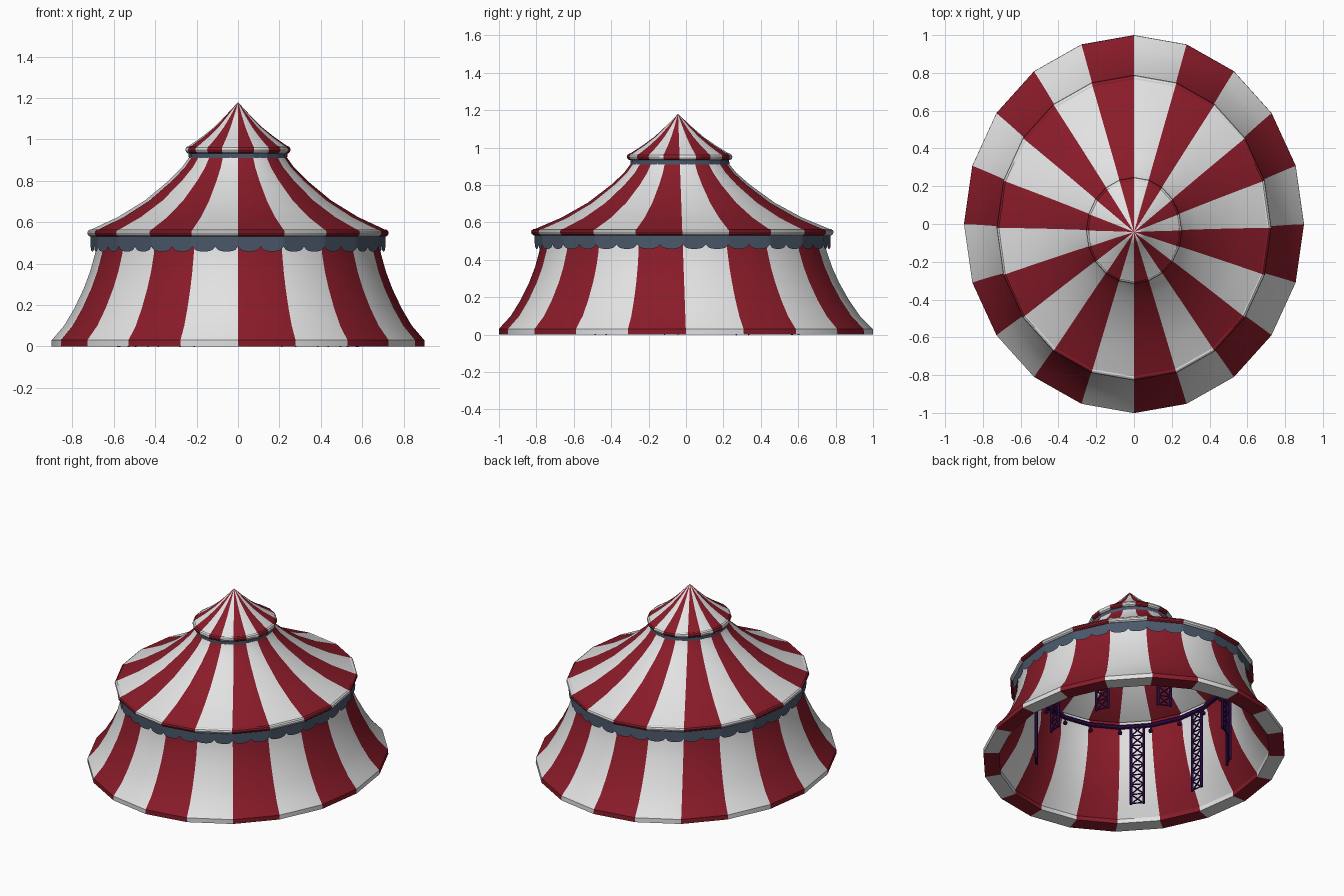
import bpy, bmesh, math
from mathutils import Vector, Matrix

if "Cube" in bpy.data.objects:
    bpy.data.objects.remove(bpy.data.objects["Cube"])

SIDES = 20
SQUASH = 0.9      # x radius / y radius
LEAN = -0.036     # the tent drifts slightly forward as it rises


def material(name, rgb):
    m = bpy.data.materials.new(name)
    m.diffuse_color = (*rgb, 1)
    m.use_nodes = True
    m.node_tree.nodes["Principled BSDF"].inputs["Base Color"].default_value = m.diffuse_color
    return m


WHITE = material("canvas_white", (0.76, 0.76, 0.76))
RED = material("canvas_red", (0.25, 0.011, 0.022))
BLUE = material("valance_slate_blue", (0.07, 0.098, 0.145))
PURPLE = material("truss_dark_purple", (0.035, 0.004, 0.08))


def corner(r, i, z):
    """Point on the 20-sided outline, counted clockwise from the back."""
    a = math.tau * i / SIDES
    return Vector((r * math.sin(a), r / SQUASH * math.cos(a) + LEAN * z, z))


def outline(r, t, z):
    """Point on the straight edges of the outline at fractional position t."""
    i = math.floor(t + 1e-6)
    return corner(r, i, z).lerp(corner(r, i + 1, z), t - i)


def finish(name, bm, mats):
    me = bpy.data.meshes.new(name)
    bm.to_mesh(me)
    bm.free()
    for m in mats:
        me.materials.append(m)
    ob = bpy.data.objects.new(name, me)
    bpy.context.collection.objects.link(ob)
    bpy.ops.object.select_all(action='DESELECT')
    ob.select_set(True)
    bpy.context.view_layer.objects.active = ob
    bpy.ops.object.shade_smooth_by_angle(angle=math.radians(32))
    return ob


def lathe(name, profile, mats, closed=False):
    """Sweep a (radius, height) profile; panels alternate through mats."""
    bm = bmesh.new()
    cols = [[bm.verts.new(corner(r, i, z)) for r, z in profile] for i in range(SIDES)]
    n = len(profile)
    for i in range(SIDES):
        a, b = cols[i], cols[(i + 1) % SIDES]
        for j in range(n if closed else n - 1):
            k = (j + 1) % n
            f = bm.faces.new((a[j], a[k], b[k], b[j]))
            f.material_index = i % len(mats)
    bmesh.ops.remove_doubles(bm, verts=bm.verts, dist=1e-5)
    return finish(name, bm, mats)


def circle(r, z, rr, rz, n=10):
    return [(r + rr * math.cos(math.tau * k / n), z + rz * math.sin(math.tau * k / n))
            for k in range(n)]


def valance(name, r, top, low, drop, count=40, steps=8):
    """Hanging strip with a scalloped lower edge."""
    bm = bmesh.new()
    total = count * steps
    cols = []
    for k in range(total):
        s = 2 * (k % steps) / steps - 1
        z = low - drop * math.sqrt(1 - s * s)
        t = SIDES * k / total
        cols.append((bm.verts.new(outline(r, t, z)), bm.verts.new(outline(r, t, top))))
    for k in range(total):
        a, b = cols[k], cols[(k + 1) % total]
        bm.faces.new((a[0], a[1], b[1], b[0]))
    return finish(name, bm, [BLUE])


def bar(bm, p, q, r):
    """Round bar between two points."""
    d = q - p
    m = Matrix.Translation((p + q) / 2) @ d.to_track_quat('Z', 'Y').to_matrix().to_4x4()
    bmesh.ops.create_cone(bm, cap_ends=True, segments=6, radius1=r, radius2=r,
                          depth=d.length, matrix=m)


# Striped canvas: wall with inner lining and hem, main roof, top cone
STRIPES = [WHITE, RED]
lathe("tent_wall", [(0.59, 0.60), (0.615, 0.54), (0.622, 0.45), (0.645, 0.36), (0.67, 0.28),
                    (0.71, 0.185), (0.76, 0.10), (0.805, 0.03), (0.805, 0),
                    (0.9, 0), (0.9, 0.03), (0.84, 0.10), (0.79, 0.185),
                    (0.745, 0.28), (0.715, 0.36), (0.69, 0.45), (0.68, 0.545)], STRIPES)
lathe("main_roof", [(0.68, 0.545), (0.715, 0.562), (0.58, 0.625), (0.45, 0.705),
                    (0.335, 0.80), (0.27, 0.865), (0.235, 0.915), (0.225, 0.95)], STRIPES)
lathe("top_cone", [(0.225, 0.95), (0.245, 0.963), (0.175, 1.012), (0.115, 1.06),
                   (0.06, 1.115), (0, 1.18)], STRIPES)

# Padded eave rings and scalloped valances below them
lathe("main_eave_ring", circle(0.71, 0.548, 0.018, 0.018), STRIPES, closed=True)
lathe("top_eave_ring", circle(0.237, 0.95, 0.017, 0.018), STRIPES, closed=True)
valance("main_valance", 0.712, 0.54, 0.482, 0.024)
valance("top_valance", 0.238, 0.94, 0.915, 0.012)

# Lighting ring inside the tent
RING_R, RING_Z = 0.58, 0.56
lathe("lighting_ring", circle(RING_R, RING_Z, 0.014, 0.014, 8), [PURPLE], closed=True)

# Ladder trusses carrying the ring, with the front left open as entrance
CELLS, HALF = 8, 0.04
bm = bmesh.new()
for off in (45, 83, 118, 155):
    for side in (-1, 1):
        a = math.radians(180 + side * off)
        base = Vector((RING_R * math.sin(a), RING_R / SQUASH * math.cos(a), 0))
        tang = Vector((SQUASH * math.cos(a), -math.sin(a), 0)).normalized() * HALF
        top = Vector((0, 0, RING_Z))
        for s in (-1, 1):
            bar(bm, base + s * tang, base + s * tang + top, 0.009)
        for c in range(CELLS):
            lo, hi = top * (c / CELLS), top * ((c + 1) / CELLS)
            for s in (-1, 1):
                bar(bm, base + s * tang + lo, base - s * tang + hi, 0.005)
            bar(bm, base - tang + hi, base + tang + hi, 0.005)
        bar(bm, base - tang + top * 0.01, base + tang + top * 0.01, 0.005)
finish("truss_columns", bm, [PURPLE])

# Small spotlights hanging from the ring
bm = bmesh.new()
for i in range(SIDES):
    p = corner(RING_R, i, RING_Z)
    q = p - Vector((0, 0, 0.04))
    bar(bm, p, q, 0.005)
    bmesh.ops.create_icosphere(bm, subdivisions=1, radius=0.016,
                               matrix=Matrix.Translation(q))
finish("spotlights", bm, [PURPLE])
